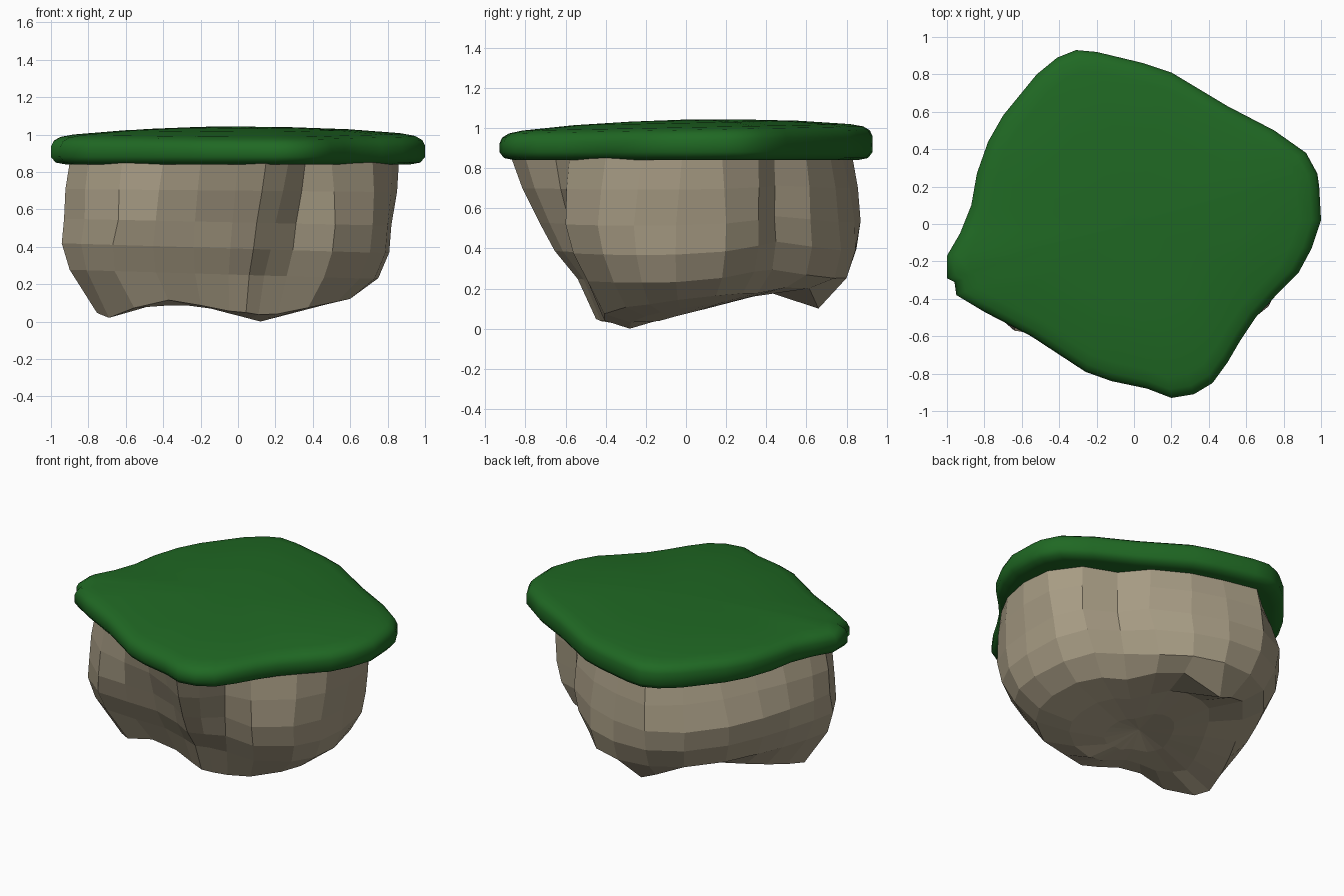
import bpy, bmesh, math
from mathutils import Vector

if "Cube" in bpy.data.objects:
    bpy.data.objects.remove(bpy.data.objects["Cube"])


def material(name, color):
    m = bpy.data.materials.new(name)
    m.diffuse_color = color
    m.use_nodes = True
    m.node_tree.nodes["Principled BSDF"].inputs["Base Color"].default_value = m.diffuse_color
    return m


def loft(name, rings, mat, low_pole, high_pole):
    """Skin a stack of equal rings (bottom to top); close each end that has a pole."""
    bm = bmesh.new()
    rows = [[bm.verts.new(p) for p in ring] for ring in rings]
    n = len(rows[0])
    for a, b in zip(rows, rows[1:]):
        for i in range(n):
            j = (i + 1) % n
            bm.faces.new((a[i], a[j], b[j], b[i]))
    for row, pole in ((rows[0], low_pole), (rows[-1], high_pole)):
        if pole:
            c = bm.verts.new(pole)
            for i in range(n):
                bm.faces.new((row[i], row[(i + 1) % n], c))
    bmesh.ops.recalc_face_normals(bm, faces=bm.faces)
    me = bpy.data.meshes.new(name)
    bm.to_mesh(me)
    bm.free()
    ob = bpy.data.objects.new(name, me)
    bpy.context.collection.objects.link(ob)
    me.materials.append(mat)
    return ob


def mix(a, b, t, grow=1.0):
    return [((p[0] * (1 - t) + q[0] * t) * grow, (p[1] * (1 - t) + q[1] * t) * grow)
            for p, q in zip(a, b)]


# Grass cap: one outline, stacked with a rounded rim and a slightly tilted dome
cap = [(.99, .2), (.98, .27), (.92, .38), (.75, .5), (.5, .63), (.2, .81), (.05, .86),
       (-.2, .92), (-.31, .93), (-.41, .89), (-.52, .8), (-.7, .58), (-.78, .44),
       (-.84, .27), (-.87, .1), (-.93, -.05), (-1, -.17), (-1, -.29), (-.96, -.31),
       (-.95, -.38), (-.8, -.47), (-.55, -.6), (-.26, -.79), (-.12, -.84), (.07, -.88),
       (.2, -.93), (.32, -.91), (.42, -.85), (.5, -.74), (.57, -.62), (.65, -.5),
       (.77, -.37), (.88, -.26), (.95, -.13), (1, .02)]
cap_levels = [(.6, .845), (.92, .84), (.975, .85), (1, .88), (1, .94), (.985, .97),
              (.95, .99), (.88, 1.003), (.6, 1.025), (.3, 1.037)]
rings = [[(x * s, y * s, z + (.02 * y * s if z > .9 else 0)) for x, y in cap]
         for s, z in cap_levels]
grass = loft("grass_cap", rings, material("grass", (.014, .14, .017, 1)),
             (0, 0, .845), (0, 0, 1.042))
bpy.context.view_layer.objects.active = grass
grass.select_set(True)
bpy.ops.object.shade_smooth_by_angle(angle=math.radians(60))

# Rock body: three measured outlines, with blends between
top = [(.86, -.02), (.84, .18), (.71, .36), (.5, .44), (.37, .6), (.15, .72), (-.05, .78),
       (-.28, .83), (-.45, .68), (-.58, .49), (-.68, .27), (-.78, .1), (-.86, -.08),
       (-.9, -.19), (-.8, -.37), (-.62, -.53), (-.4, -.62), (-.2, -.68), (0, -.79),
       (.15, -.87), (.27, -.8), (.36, -.65), (.5, -.58), (.72, -.4), (.82, -.22)]
mid = [(.82, -.05), (.81, .2), (.71, .36), (.5, .44), (.4, .62), (.18, .76), (-.05, .84),
       (-.3, .87), (-.52, .76), (-.7, .54), (-.8, .32), (-.86, .12), (-.91, -.06),
       (-.93, -.2), (-.82, -.41), (-.64, -.57), (-.44, -.57), (-.23, -.57), (-.03, -.64),
       (.1, -.73), (.2, -.68), (.31, -.58), (.52, -.6), (.72, -.44), (.8, -.26)]
low = [(.75, -.05), (.71, .18), (.6, .34), (.44, .43), (.3, .6), (.15, .74), (-.05, .8),
       (-.27, .78), (-.46, .68), (-.63, .48), (-.73, .28), (-.8, .12), (-.86, -.05),
       (-.9, -.22), (-.81, -.36), (-.66, -.46), (-.44, -.46), (-.23, -.45), (-.05, -.5),
       (.06, -.54), (.14, -.51), (.26, -.49), (.46, -.49), (.65, -.36), (.73, -.22)]

# Hanging tips (x, y, z) and how steeply the rock spreads from each
tips = [(Vector((-.69, -.25, .02)), .28), (Vector((.12, -.28, 0)), .26),
        (Vector((-.13, .66, .1)), .4)]


def under(s, lift):
    """Underside ring: low at the front, arched at the back, broad cones at the tips."""
    ring = []
    for x, y in low:
        p = Vector((-.04 + (x + .04) * s, y * s, 0))
        t = min(1, max(0, (p.y + .25) / .5))
        p.z = min([.085 + .125 * t * t * (3 - 2 * t) + lift] +
                  [tip.z + k * (tip - p).xy.length for tip, k in tips])
        ring.append(p)
    return ring


rock_rings = [under(.28, .02), under(.56, 0), under(.83, .03)]
for tip, k in tips:
    ring, i = min(((r, i) for r in rock_rings for i in range(len(r))),
                  key=lambda e: (e[0][e[1]] - tip).xy.length)
    ring[i] = tip

# Wall: outlines stacked up into the cap, bulging a little between the levels
for outline, z, wave in ((low, .25, 1), (mix(mid, low, .5, 1.03), .39, 1), (mid, .53, .7),
                         (mix(top, mid, .45, 1.01), .7, .3), (top, .85, 0)):
    rock_rings.append([(x, y, z + wave * (.06 * math.exp(-10 * ((x - .5) ** 2 + (y - .4) ** 2))
                                          - .03 * x)) for x, y in outline])

loft("rock_base", rock_rings, material("rock", (.385, .33, .23, 1)), (-.04, 0, .13), None)
